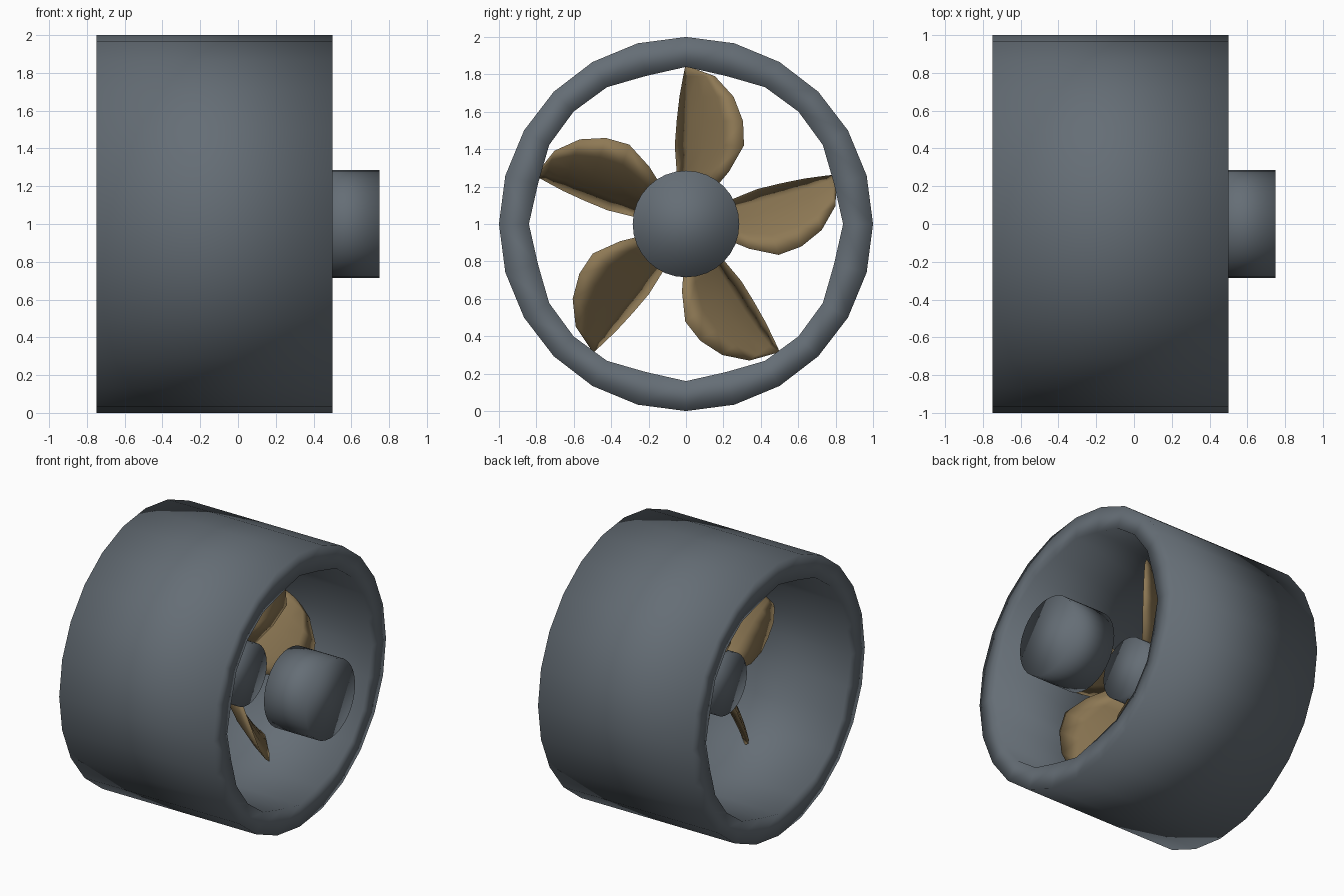
import bpy, bmesh, math
from mathutils import Matrix, Vector

if "Cube" in bpy.data.objects:
    bpy.data.objects.remove(bpy.data.objects["Cube"])

AXIS_Z = 1.0  # height of the rotation axis


def material(name, rgb):
    m = bpy.data.materials.new(name)
    m.diffuse_color = (*rgb, 1)
    m.use_nodes = True
    m.node_tree.nodes["Principled BSDF"].inputs["Base Color"].default_value = m.diffuse_color
    return m


GREY = material("slate grey", (0.130, 0.155, 0.180))
BRONZE = material("bronze", (0.270, 0.190, 0.090))


def finish(bm, name, mat, sharp=None):
    bmesh.ops.recalc_face_normals(bm, faces=bm.faces)
    me = bpy.data.meshes.new(name)
    bm.to_mesh(me)
    bm.free()
    me.materials.append(mat)
    for p in me.polygons:
        p.use_smooth = True
    ob = bpy.data.objects.new(name, me)
    ob.location.z = AXIS_Z
    bpy.context.collection.objects.link(ob)
    return ob


def ring(bm, x, radius, n):
    # radius may be a function of the segment index
    out = []
    for k in range(n):
        r = radius(k) if callable(radius) else radius
        a = 2 * math.pi * k / n
        out.append(bm.verts.new((x, r * math.cos(a), r * math.sin(a))))
    return out


def bridge(bm, a, b):
    n = len(a)
    for k in range(n):
        bm.faces.new((a[k], a[(k + 1) % n], b[(k + 1) % n], b[k]))


# Duct: thick open tube with a coarser inner opening
def inner_radius(k):
    return (0.84, 0.82, 0.845, 0.85, 0.845, 0.82)[k % 6]


bm = bmesh.new()
loops = [ring(bm, -0.75, 1.0, 24), ring(bm, 0.5, 1.0, 24),
         ring(bm, 0.5, inner_radius, 24), ring(bm, -0.75, inner_radius, 24)]
for i in range(4):
    bridge(bm, loops[i], loops[(i + 1) % 4])
finish(bm, "duct", GREY)


# Solid cylinders on the axis, softly shaded over their end caps
def drum(name, x0, x1, r):
    bm = bmesh.new()
    a, b = ring(bm, x0, r, 32), ring(bm, x1, r, 32)
    bridge(bm, a, b)
    bm.faces.new(a)
    bm.faces.new(b)
    finish(bm, name, GREY)


drum("propeller_hub", -0.34, 0.08, 0.22)
drum("motor_housing", 0.41, 0.75, 0.285)

# Blade stations: radius, trailing edge (y, x), leading edge (y, x)
STATIONS = [
    (0.15, -0.02, -0.28, 0.12, 0.03),
    (0.28, -0.05, -0.33, 0.23, 0.12),
    (0.42, -0.06, -0.32, 0.31, 0.18),
    (0.55, -0.05, -0.29, 0.305, 0.17),
    (0.68, -0.035, -0.25, 0.255, 0.12),
    (0.79, -0.015, -0.19, 0.155, 0.02),
    (0.84, -0.005, -0.14, 0.02, -0.11),
]


def section(r, y0, x0, y1, x1):
    # lens-shaped section between the two blade edges
    a, b = Vector((x0, y0, r)), Vector((x1, y1, r))
    chord = b - a
    side = Vector((chord.y, -chord.x, 0)).normalized()
    t = 0.06 * chord.length
    top = [a + chord * f + side * t * math.sin(math.pi * f)
           for f in (0, 0.25, 0.5, 0.75, 1)]
    low = [a + chord * f - side * t * math.sin(math.pi * f)
           for f in (0.75, 0.5, 0.25)]
    return top + low


for i in range(5):
    bm = bmesh.new()
    turn = Matrix.Rotation(-i * math.tau / 5, 3, 'X')
    rows = [[bm.verts.new(turn @ p) for p in section(*s)] for s in STATIONS]
    for a, b in zip(rows, rows[1:]):
        bridge(bm, a, b)
    bm.faces.new(rows[0])
    bm.faces.new(rows[-1])
    finish(bm, f"blade_{i + 1}", BRONZE)
